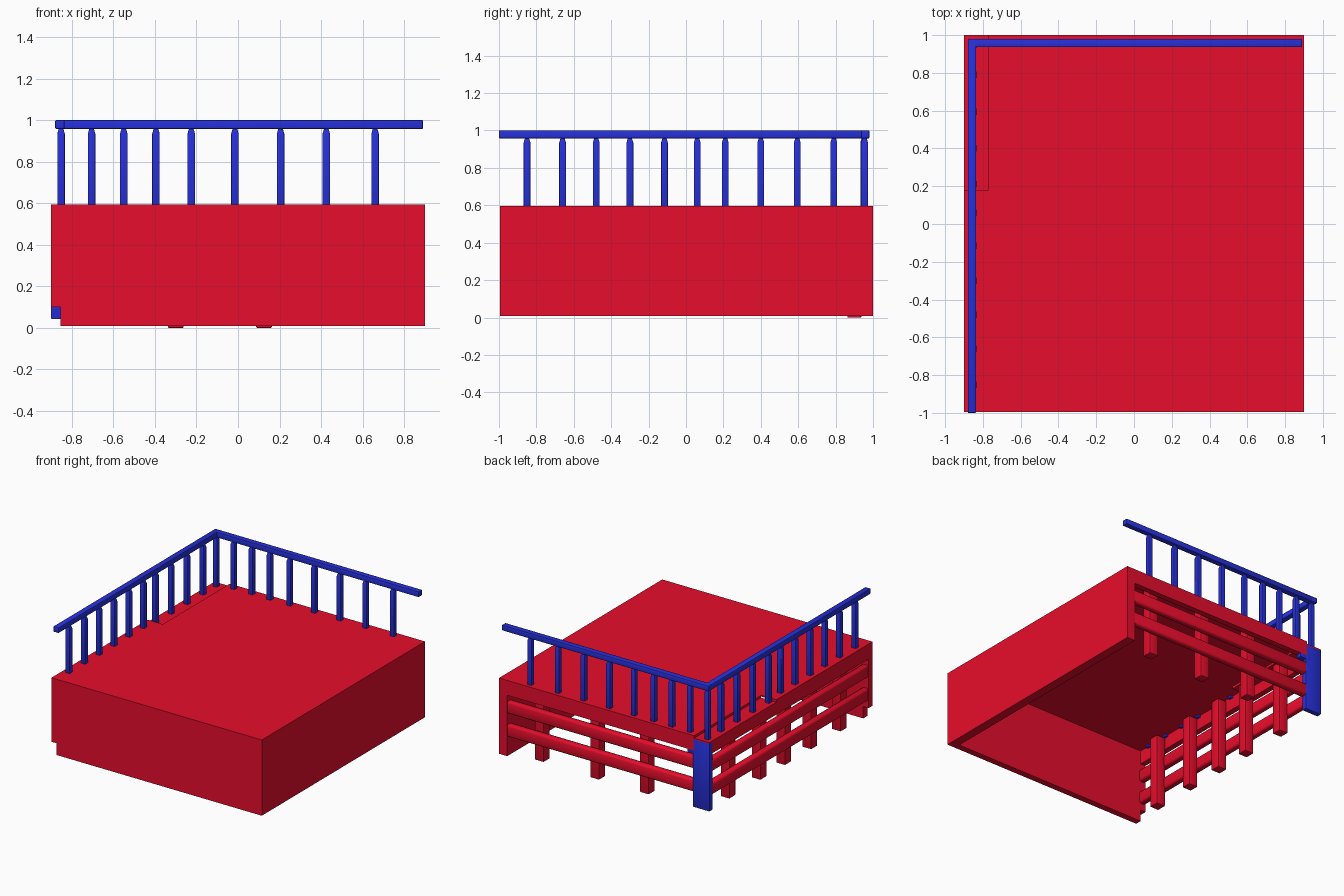
import bpy, bmesh

if "Cube" in bpy.data.objects:
    bpy.data.objects.remove(bpy.data.objects["Cube"])

def material(name, rgb):
    m = bpy.data.materials.new(name)
    m.diffuse_color = (*rgb, 1)
    m.use_nodes = True
    m.node_tree.nodes["Principled BSDF"].inputs["Base Color"].default_value = m.diffuse_color
    return m

RED = material("red_paint", (0.8, 0.004, 0.025))
BLUE = material("blue_paint", (0.02, 0.03, 0.7))

def finish(name, bm, mat, bevel=0.0):
    bmesh.ops.recalc_face_normals(bm, faces=bm.faces)
    me = bpy.data.meshes.new(name)
    bm.to_mesh(me)
    bm.free()
    me.materials.append(mat)
    ob = bpy.data.objects.new(name, me)
    bpy.context.collection.objects.link(ob)
    if bevel:
        mod = ob.modifiers.new("soft_edges", 'BEVEL')
        mod.width = bevel
        mod.segments = 2
        me.shade_smooth()
    return ob

def box(name, x, y, z, mat=RED, bevel=0.004):
    bm = bmesh.new()
    bmesh.ops.create_cube(bm, size=1)
    for v in bm.verts:
        v.co = [lo + (hi - lo) * (c + 0.5) for (lo, hi), c in zip((x, y, z), v.co)]
    return finish(name, bm, mat, bevel)

def prism(name, pts, depth, mat=RED, bevel=0.0):
    # extrude a flat outline along a vector
    bm = bmesh.new()
    face = bm.faces.new([bm.verts.new(p) for p in pts])
    top = bmesh.ops.extrude_face_region(bm, geom=[face])['geom']
    bmesh.ops.translate(bm, vec=depth, verts=[g for g in top if isinstance(g, bmesh.types.BMVert)])
    return finish(name, bm, mat, bevel)

def baluster(name, x, y, z0):
    # square spindle with a narrowed top
    bm = bmesh.new()
    rings = []
    for z, r in ((z0, 0.018), (0.935, 0.018), (0.965, 0.009)):
        rings.append([bm.verts.new((x + a * r, y + b * r, z))
                      for a, b in ((-1, -1), (1, -1), (1, 1), (-1, 1))])
    for lo, hi in zip(rings, rings[1:]):
        for i in range(4):
            j = (i + 1) % 4
            bm.faces.new((lo[i], lo[j], hi[j], hi[i]))
    bm.faces.new(rings[0])
    bm.faces.new(rings[-1])
    return finish(name, bm, BLUE, 0.003)

# thin deck platform with a stepped-down strip in the back left corner
TOP, STEP, THIN = 0.595, 0.576, 0.01
prism("deck_platform", [(x, y, TOP - THIN) for x, y in
      ((-0.9, -0.995), (0.9, -0.995), (0.9, 1), (-0.77, 1), (-0.77, 0.18), (-0.9, 0.18))],
      (0, 0, THIN))
box("lowered_deck_strip", (-0.9, -0.77), (0.18, 1), (STEP - THIN, STEP), bevel=0)
box("deck_step_side", (-0.77, -0.765), (0.18, 1), (STEP - THIN, TOP), bevel=0)

# solid skirts on the front and right, the front one notched at its left end
prism("front_skirt", [(x, -0.995, z) for x, z in
      ((-0.9, 0.1), (-0.855, 0.1), (-0.855, 0.009), (0.9, 0.009), (0.9, TOP), (-0.9, TOP))],
      (0, 0.05, 0))
box("right_skirt", (0.83, 0.9), (-0.995, 1), (0.009, TOP), bevel=0)

# open sides: edge boards and two rounded horizontal slats each
box("back_edge_board", (-0.77, 0.9), (0.955, 1), (0.48, TOP), bevel=0)
box("left_edge_board_front", (-0.9, -0.855), (-0.995, 0.18), (0.48, TOP), bevel=0)
box("left_edge_board_back", (-0.9, -0.855), (0.18, 0.97), (0.48, STEP), bevel=0)
for i, (z0, z1) in enumerate(((0.155, 0.25), (0.335, 0.43))):
    box(f"back_slat_{i}", (-0.88, 0.87), (0.945, 0.998), (z0, z1), bevel=0.015)
    box(f"left_slat_{i}", (-0.898, -0.845), (-0.97, 0.97), (z0, z1), bevel=0.015)

# support posts, reaching up to the platform
W = 0.0375
for i, (x, z) in enumerate(((0.6, 0.01), (0.125, 0), (-0.3, 0))):
    box(f"back_post_{i}", (x - W, x + W), (0.9 - W, 0.9 + W), (z, 0.588))
for i, y in enumerate((0.65, 0.27, -0.03, -0.35, -0.71)):
    box(f"left_post_{i}", (-0.815 - W, -0.815 + W), (y - W, y + W), (0.01, 0.57))

# corner board with a small block behind it
box("corner_board", (-0.9, -0.76), (0.96, 1.0), (0.042, STEP - 0.002), BLUE)
box("corner_block", (-0.8, -0.71), (0.957, 1.0), (0.45, 0.52), BLUE)

# handrails
box("left_handrail", (-0.88, -0.836), (-1, 0.98), (0.958, 1.0), BLUE)
box("back_handrail", (-0.88, 0.89), (0.936, 0.98), (0.958, 1.0), BLUE)

# balusters, more closely spaced towards the corner
for i, x in enumerate((-0.705, -0.55, -0.395, -0.225, -0.015, 0.205, 0.425, 0.66)):
    baluster(f"back_baluster_{i}", x, 0.955, 0.57)
for i, y in enumerate((-0.85, -0.66, -0.48, -0.3, -0.115, 0.06,
                       0.21, 0.4, 0.595, 0.79, 0.95)):
    baluster(f"left_baluster_{i}", -0.852, y, 0.57)
